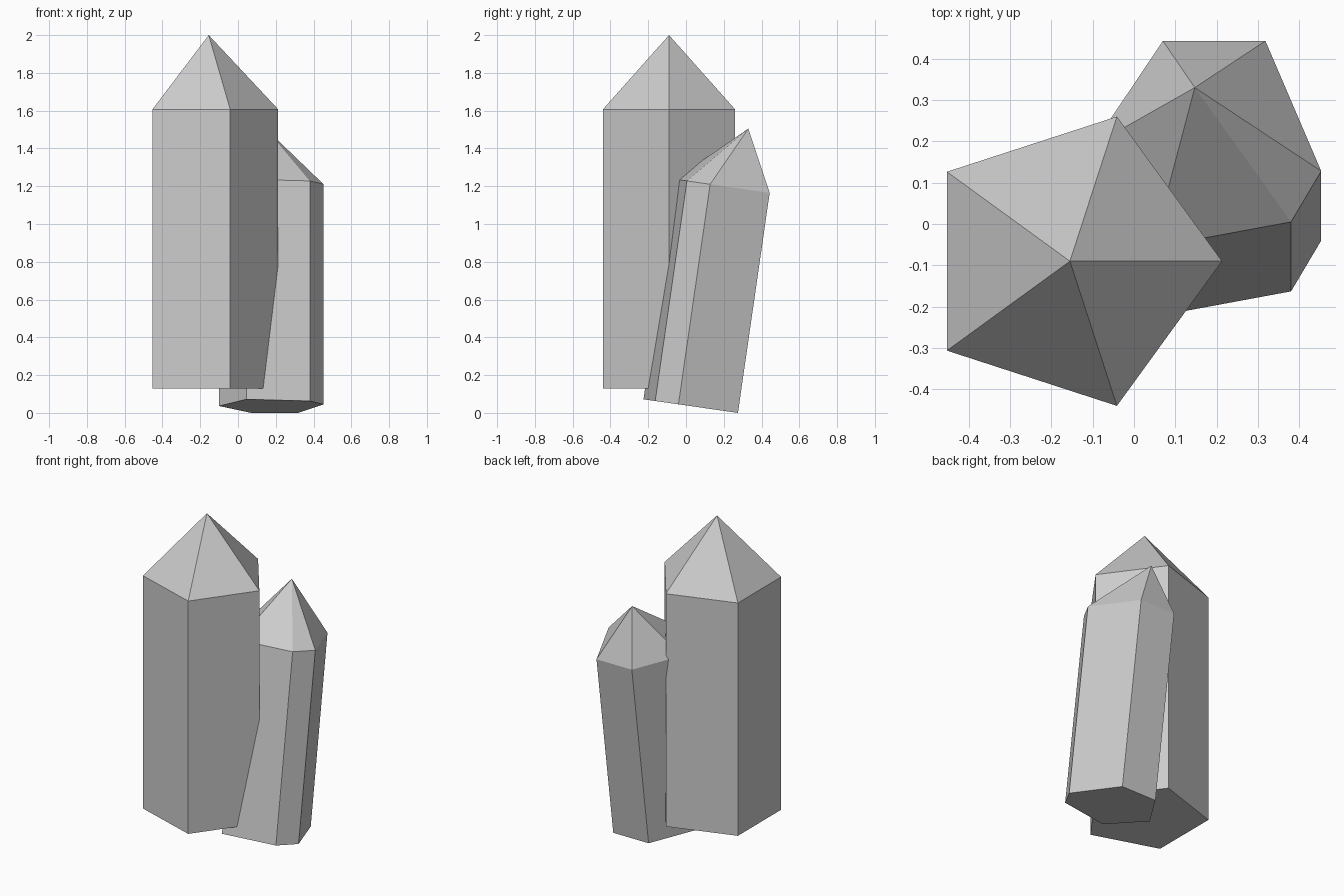
import bpy
from math import cos, sin, pi

if "Cube" in bpy.data.objects:
    bpy.data.objects.remove(bpy.data.objects["Cube"])


def crystal(name, outline, base_slope, base_z, shift, apex):
    """Prism swept from a base outline along a shift, closed by a pointed tip."""
    n = len(outline)
    base = [(x, y, base_z + base_slope * y) for x, y in outline]
    top = [(x + shift[0], y + shift[1], z + shift[2]) for x, y, z in base]
    faces = [tuple(reversed(range(n)))]
    for i in range(n):
        j = (i + 1) % n
        faces.append((i, j, n + j, n + i))
        faces.append((n + i, n + j, 2 * n))
    mesh = bpy.data.meshes.new(name)
    mesh.from_pydata(base + top + [apex], [], faces)
    obj = bpy.data.objects.new(name, mesh)
    bpy.context.collection.objects.link(obj)
    return obj


# Tall upright five-sided crystal
cx, cy, r = -0.155, -0.09, 0.368
pentagon = [(cx + r * cos(2 * pi * i / 5), cy + r * sin(2 * pi * i / 5)) for i in range(5)]
crystal("tall_crystal", pentagon, 0, 0.13, (0, 0, 1.477), (cx, cy, 2.0))

# Shorter irregular six-sided crystal leaning back
hexagon = [(0.045, -0.225), (0.38, -0.163), (0.453, -0.04),
           (0.318, 0.275), (0.07, 0.275), (-0.10, 0.022)]
crystal("leaning_crystal", hexagon, -0.144, 0.0396, (0, 0.168, 1.165), (0.147, 0.33, 1.505))
